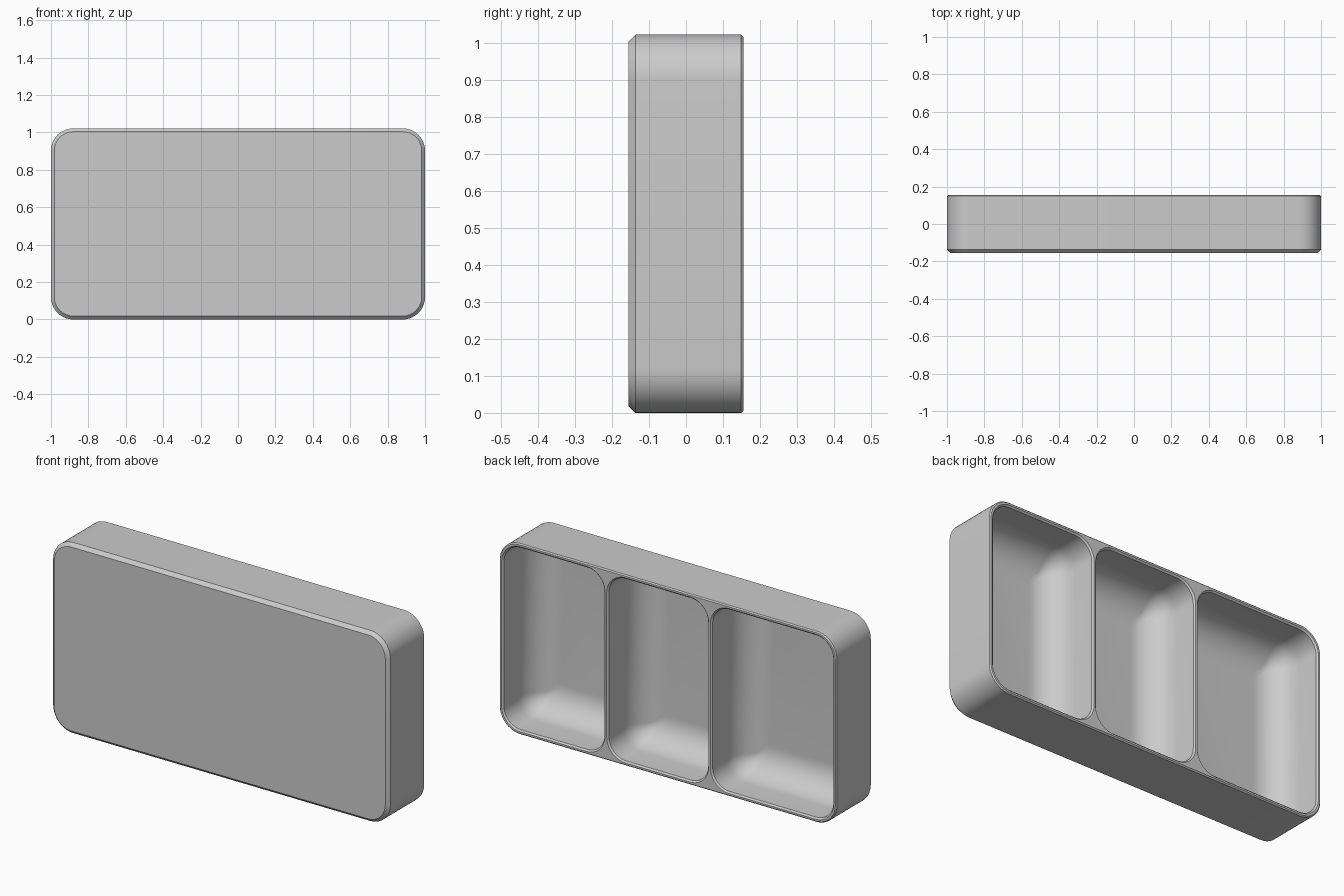
import bpy, bmesh, math

cube = bpy.data.objects.get("Cube")
if cube:
    bpy.data.objects.remove(cube, do_unlink=True)

HEIGHT, HALF_DEPTH = 1.022, 0.155
SEGMENTS = 10

grey = bpy.data.materials.new("plain grey")
grey.use_nodes = True
colour = (0.6, 0.6, 0.6, 1)
grey.diffuse_color = colour
grey.node_tree.nodes["Principled BSDF"].inputs["Base Color"].default_value = colour


def rounded_loop(bm, x0, x1, z0, z1, radius, y):
    """Ring of vertices around a rounded rectangle at depth y."""
    corners = [(x1, z1, -1, -1), (x0, z1, 1, -1), (x0, z0, 1, 1), (x1, z0, -1, 1)]
    ring = []
    for quarter, (x, z, sx, sz) in enumerate(corners):
        for i in range(SEGMENTS + 1):
            a = math.radians(90) * (quarter + i / SEGMENTS)
            ring.append(bm.verts.new((x + sx * radius + radius * math.cos(a), y,
                                      z + sz * radius + radius * math.sin(a))))
    return ring


def rounded_solid(name, x0, x1, z0, z1, radius, profile):
    """Loft a rounded rectangle through (inset, y) pairs and cap both ends."""
    bm = bmesh.new()
    rings = [rounded_loop(bm, x0 + d, x1 - d, z0 + d, z1 - d, max(radius - d, 0.02), y)
             for d, y in profile]
    for a, b in zip(rings, rings[1:]):
        for i in range(len(a)):
            j = (i + 1) % len(a)
            bm.faces.new((a[i], a[j], b[j], b[i]))
    bm.faces.new(rings[0])
    bm.faces.new(rings[-1])
    bmesh.ops.recalc_face_normals(bm, faces=bm.faces)
    mesh = bpy.data.meshes.new(name)
    bm.to_mesh(mesh)
    bm.free()
    mesh.materials.append(grey)
    obj = bpy.data.objects.new(name, mesh)
    bpy.context.collection.objects.link(obj)
    return obj


# Tray body: wide bevel at the front, fine bevel round the open back
tray = rounded_solid("tray", -1, 1, 0, HEIGHT, 0.12, [
    (0.018, -HALF_DEPTH), (0, -HALF_DEPTH + 0.018),
    (0, HALF_DEPTH - 0.006), (0.006, HALF_DEPTH)])

# Pocket section: chamfered rim, straight wall, large floor fillet
RIM, DEPTH, FILLET = 0.008, 0.28, 0.15
floor = HALF_DEPTH - DEPTH
pocket_profile = [(0, HALF_DEPTH + 0.05), (0, HALF_DEPTH), (RIM, HALF_DEPTH - RIM)]
for i in range(13):
    a = math.radians(90) * i / 12
    pocket_profile.append((RIM + FILLET * (1 - math.cos(a)),
                           floor + FILLET * (1 - math.sin(a))))

# Three pockets, the one on the model's right being wider
bpy.context.view_layer.objects.active = tray
for left, right in [(0.372, 0.985), (-0.243, 0.362), (-0.985, -0.253)]:
    cutter = rounded_solid("pocket_cutter", left, right, 0.015, HEIGHT - 0.015,
                           0.11, pocket_profile)
    cutter.hide_render = True
    cut = tray.modifiers.new("pocket", "BOOLEAN")
    cut.operation = "DIFFERENCE"
    cut.solver = "EXACT"
    cut.object = cutter
    bpy.ops.object.modifier_apply(modifier=cut.name)
    bpy.data.objects.remove(cutter, do_unlink=True)

# Smooth curves, crisp bevels
bpy.ops.object.select_all(action="DESELECT")
tray.select_set(True)
bpy.ops.object.shade_smooth_by_angle(angle=math.radians(30))
